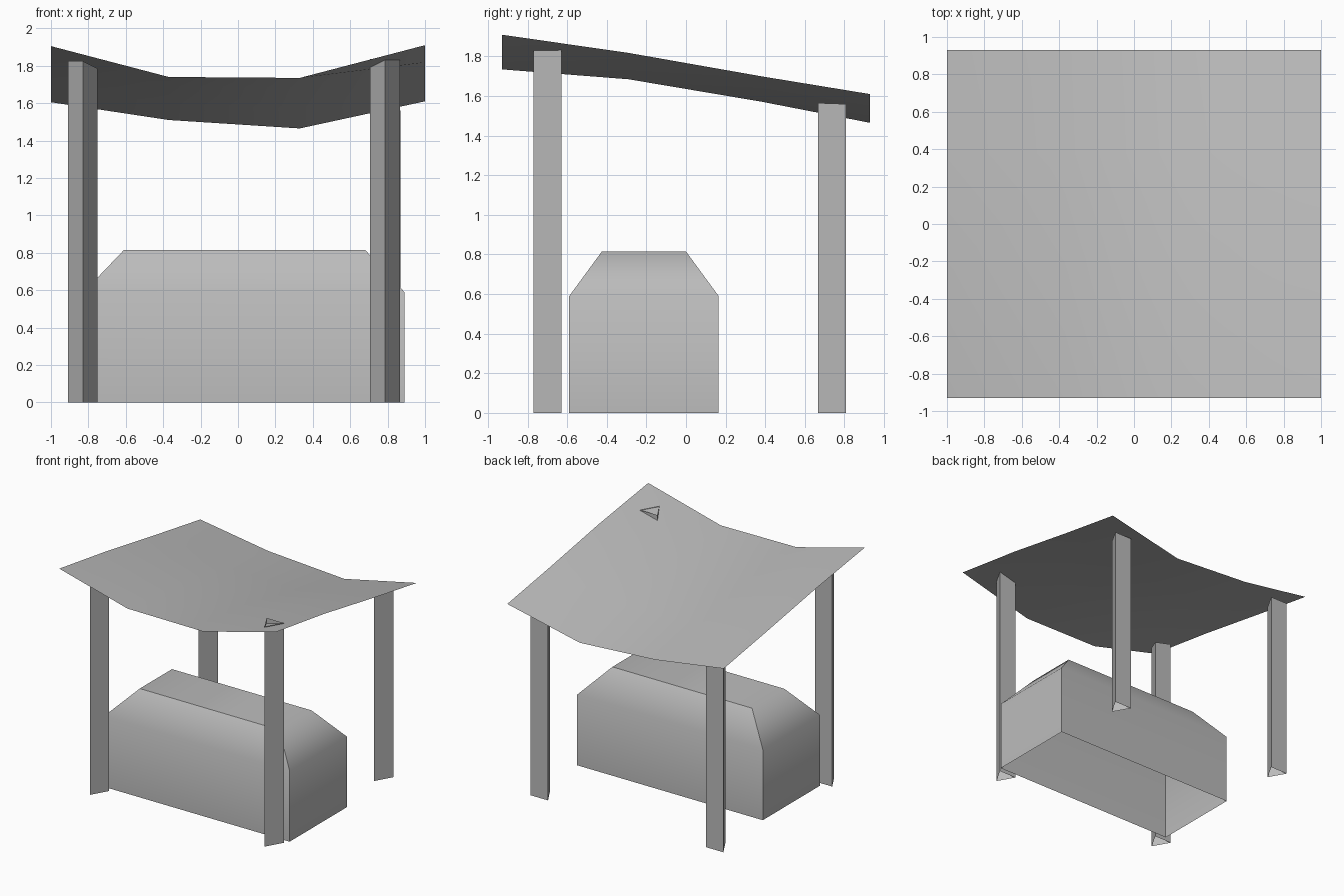
import bpy
import bmesh
from math import radians

if "Cube" in bpy.data.objects:
    bpy.data.objects.remove(bpy.data.objects["Cube"], do_unlink=True)

grey = bpy.data.materials.new("plain_grey")
grey.use_nodes = True
grey.diffuse_color = (0.5, 0.5, 0.5, 1)
grey.node_tree.nodes["Principled BSDF"].inputs["Base Color"].default_value = (0.5, 0.5, 0.5, 1)


def finish(bm, name, angle):
    mesh = bpy.data.meshes.new(name)
    bm.to_mesh(mesh)
    bm.free()
    mesh.materials.append(grey)
    obj = bpy.data.objects.new(name, mesh)
    bpy.context.collection.objects.link(obj)
    bpy.ops.object.select_all(action="DESELECT")
    obj.select_set(True)
    bpy.context.view_layer.objects.active = obj
    bpy.ops.object.shade_smooth_by_angle(angle=radians(angle))
    return obj


def skin(bm, rings):
    """Join successive closed rings of points with side faces."""
    loops = [[bm.verts.new(p) for p in ring] for ring in rings]
    for low, high in zip(loops, loops[1:]):
        for i in range(len(low)):
            j = (i + 1) % len(low)
            bm.faces.new((low[i], low[j], high[j], high[i]))
    return loops


def rectangle(x0, x1, y0, y1, z):
    return [(x0, y0, z), (x1, y0, z), (x1, y1, z), (x0, y1, z)]


# Sagging cloth canopy, a thin sheet sloping down to the back
xs = (-1, -0.37, 0.33, 1)
rows = {
    -0.93: (1.905, 1.74, 1.735, 1.91),
    -0.29: (1.81, 1.69, 1.685, 1.818),
    0.38: (1.695, 1.595, 1.572, 1.70),
    0.93: (1.605, 1.51, 1.465, 1.61),
}
bm = bmesh.new()
grid = [[bm.verts.new((x, y, z)) for x, z in zip(xs, zs)] for y, zs in rows.items()]
for a, b in zip(grid, grid[1:]):
    for i in range(len(xs) - 1):
        bm.faces.new((a[i], a[i + 1], b[i + 1], b[i]))
finish(bm, "canopy", 50)

# Counter block with sloping shoulders, open underneath
bm = bmesh.new()
loops = skin(bm, [
    rectangle(-0.825, 0.89, -0.59, 0.165, 0),
    rectangle(-0.825, 0.89, -0.59, 0.165, 0.59),
    rectangle(-0.61, 0.68, -0.425, 0, 0.815),
])
bm.faces.new(loops[-1])
finish(bm, "counter", 50)

# Three-sided open posts, pointed edge to the front; heights: front, back left, back right
posts = {
    "front_right_post": (-0.83, -0.77, (1.825, 1.785, 1.825)),
    "front_left_post": (0.785, -0.77, (1.835, 1.835, 1.835)),
    "back_right_post": (-0.83, 0.667, (1.565, 1.565, 1.565)),
    "back_left_post": (0.79, 0.667, (1.565, 1.56, 1.56)),
}
for name, (x, y, heights) in posts.items():
    corners = [(x, y), (x + 0.08, y + 0.14), (x - 0.08, y + 0.14)]
    bm = bmesh.new()
    skin(bm, [
        [(cx, cy, 0) for cx, cy in corners],
        [(cx, cy, h) for (cx, cy), h in zip(corners, heights)],
    ])
    finish(bm, name, 50)
